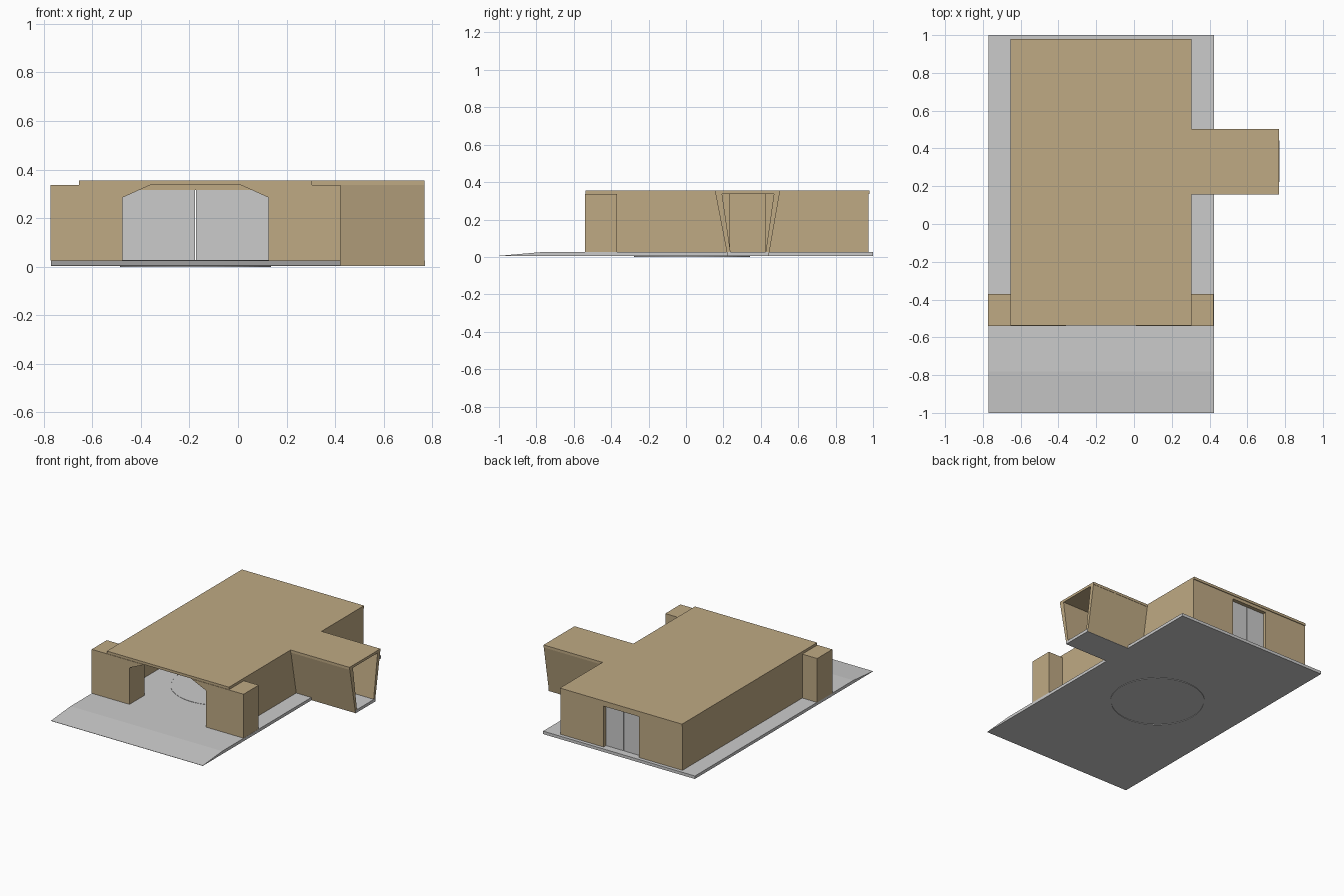
import bpy, bmesh, math

if "Cube" in bpy.data.objects:
    bpy.data.objects.remove(bpy.data.objects["Cube"])

tan = bpy.data.materials.new("tan_wall")
tan.diffuse_color = (0.52, 0.40, 0.23, 1)
tan.use_nodes = True
tan.node_tree.nodes["Principled BSDF"].inputs["Base Color"].default_value = tan.diffuse_color


def prism(name, profile, axis, a, b, mat=None):
    """Extrude a closed 2D profile from a to b along axis x, y or z."""
    place = {"x": lambda p, t: (t, p[0], p[1]),
             "y": lambda p, t: (p[0], t, p[1]),
             "z": lambda p, t: (p[0], p[1], t)}[axis]
    bm = bmesh.new()
    lo = [bm.verts.new(place(p, a)) for p in profile]
    hi = [bm.verts.new(place(p, b)) for p in profile]
    n = len(profile)
    bm.faces.new(lo)
    bm.faces.new(hi)
    for i in range(n):
        j = (i + 1) % n
        bm.faces.new((lo[i], lo[j], hi[j], hi[i]))
    bmesh.ops.recalc_face_normals(bm, faces=bm.faces)
    me = bpy.data.meshes.new(name)
    bm.to_mesh(me)
    bm.free()
    ob = bpy.data.objects.new(name, me)
    bpy.context.collection.objects.link(ob)
    if mat:
        me.materials.append(mat)
    return ob


def box(name, x, y, z, mat=None):
    return prism(name, [(x[0], y[0]), (x[1], y[0]), (x[1], y[1]), (x[0], y[1])],
                 "z", z[0], z[1], mat)


CX = -0.175            # centre line of the main hall
F, E, R = 0.025, 0.337, 0.355   # floor, eaves, roof top

# Base slab with front ramp
prism("base_slab", [(-1, 0.004), (1, 0.004), (1, F), (-0.78, F), (-1, 0.006)],
      "x", -0.77, 0.423)
box("annex_floor", (0.423, 0.77), (0.222, 0.442), (0.004, F))

# Thin circular ring set through the floor
bm = bmesh.new()
N = 64
rows = []
for r, z in ((0.304, 0), (0.311, 0), (0.311, 0.027), (0.304, 0.027)):
    rows.append([bm.verts.new((CX + r * math.cos(2 * math.pi * i / N),
                               0.032 + r * math.sin(2 * math.pi * i / N), z))
                 for i in range(N)])
for k in range(4):
    for i in range(N):
        j = (i + 1) % N
        bm.faces.new((rows[k][i], rows[k][j], rows[(k + 1) % 4][j], rows[(k + 1) % 4][i]))
bmesh.ops.recalc_face_normals(bm, faces=bm.faces)
me = bpy.data.meshes.new("floor_ring")
bm.to_mesh(me)
bm.free()
bpy.context.collection.objects.link(bpy.data.objects.new("floor_ring", me))

# Roof in one T-shaped plate
prism("roof", [(-0.655, -0.537), (0.305, -0.537), (0.305, 0.155), (0.768, 0.155),
               (0.768, 0.502), (0.305, 0.502), (0.305, 0.98), (-0.655, 0.98)],
      "z", E, R, tan)

# Front pillars with angled top corners, mirrored about the hall centre
for side, s in (("left", -1), ("right", 1)):
    prism(f"front_pillar_{side}",
          [(CX + s * dx, z) for dx, z in
           ((0.3, F), (0.597, F), (0.597, E), (0.185, E), (0.3, 0.285))],
          "y", -0.54, -0.37, tan)

# Hall walls, with doorways to the annex and at the back
T = 0.025
box("left_wall", (-0.655, -0.655 + T), (-0.37, 0.975), (F, E), tan)
box("right_wall_front", (0.305 - T, 0.305), (-0.37, 0.236), (F, E), tan)
box("right_wall_back", (0.305 - T, 0.305), (0.425, 0.975), (F, E), tan)
for side, s in (("left", -1), ("right", 1)):
    x = sorted((CX + s * 0.14, CX + s * 0.455))
    box(f"back_wall_{side}", x, (0.975 - T, 0.975), (F, E), tan)
    # Sliding back doors, wider than the doorway, with thin rails inside
    x = sorted((CX + s * 0.002, CX + s * 0.45))
    box(f"back_door_{side}", x, (0.93, 0.948), (F, 0.315))
    x = sorted((CX + s * 0.135, CX + s * 0.28))
    box(f"door_rail_{side}", x, (0.924, 0.93), (0.034, 0.038))
box("door_rail_upper", (-0.04, 0.105), (0.924, 0.93), (0.076, 0.08))
box("back_lintel", (CX - 0.14, CX + 0.14), (0.975 - T, 0.975), (0.315, E), tan)
box("inner_lintel", (-0.63, 0.28), (0.93, 0.95), (0.315, E), tan)

# Side annex: two leaning walls, open at the end
prism("annex_wall_front", [(0.222, 0.006), (0.238, 0.006), (0.238, F), (0.193, E), (0.158, E)],
      "x", 0.3, 0.768, tan)
prism("annex_wall_back", [(0.442, 0.006), (0.426, 0.006), (0.426, F), (0.47, E), (0.5, E)],
      "x", 0.3, 0.768, tan)
